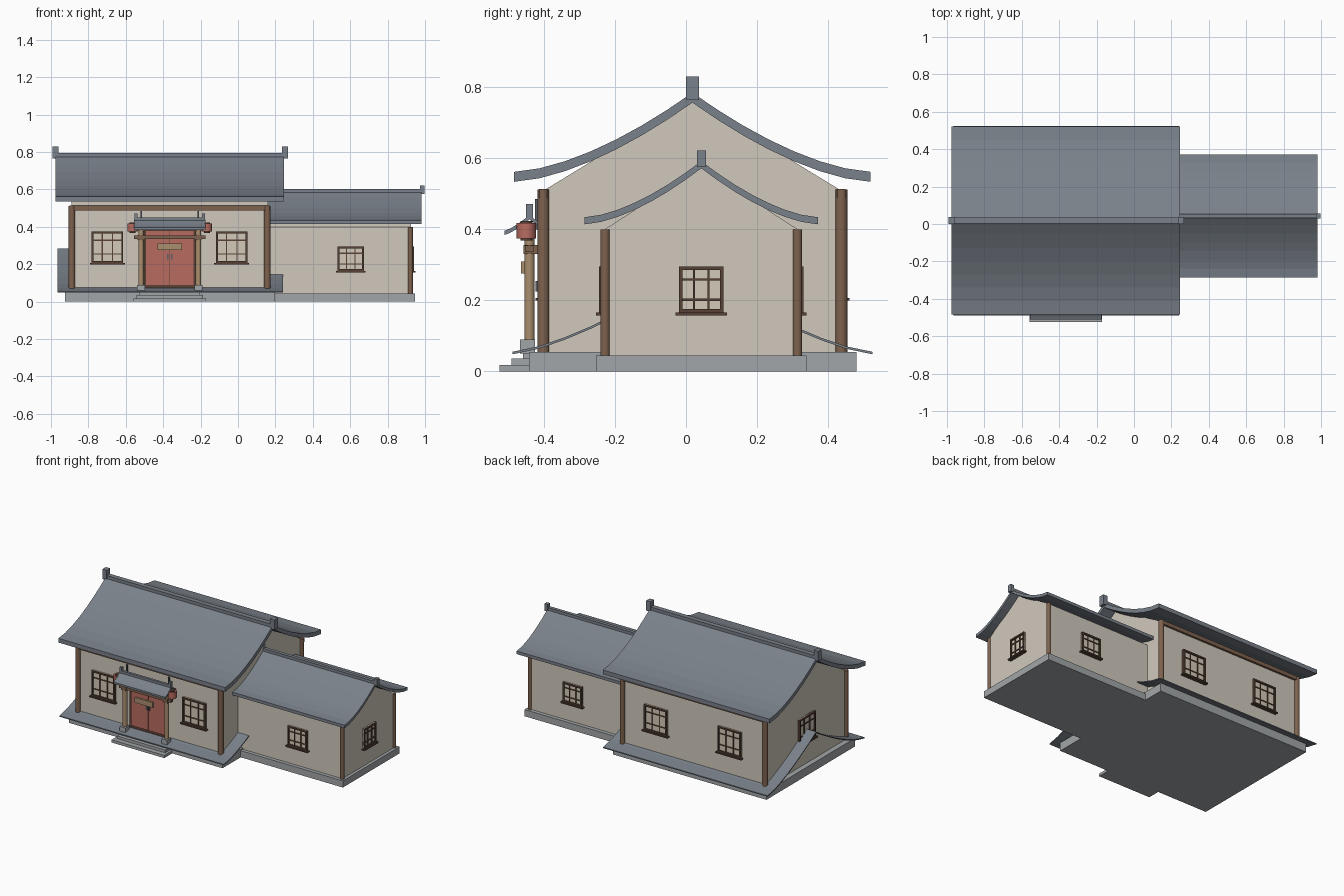
import bpy, bmesh, math
from mathutils import Matrix, Vector

cube = bpy.data.objects.get("Cube")
if cube:
    bpy.data.objects.remove(cube, do_unlink=True)


def material(name, r, g, b):
    rgba = [((c / 255 + 0.055) / 1.055) ** 2.4 for c in (r, g, b)] + [1]
    m = bpy.data.materials.new(name)
    m.use_nodes = True
    m.diffuse_color = rgba
    m.node_tree.nodes["Principled BSDF"].inputs["Base Color"].default_value = rgba
    return m


PLASTER = material("plaster", 208, 201, 189)
TILE = material("slate_tile", 122, 129, 138)
STONE = material("stone", 162, 166, 168)
WOOD = material("brown_wood", 126, 98, 78)
DARK = material("dark_wood", 88, 66, 54)
TAN = material("tan_wood", 170, 142, 110)
RED = material("red_paint", 184, 108, 96)
IRON = material("iron", 92, 96, 102)
PANE = material("paper_pane", 212, 202, 184)


def finish(name, bm, mats):
    bmesh.ops.recalc_face_normals(bm, faces=bm.faces)
    me = bpy.data.meshes.new(name)
    bm.to_mesh(me)
    bm.free()
    for m in mats:
        me.materials.append(m)
    ob = bpy.data.objects.new(name, me)
    bpy.context.collection.objects.link(ob)
    return ob


def add_box(bm, x, y, z, index=0):
    """Add a box given by its (low, high) range on each axis."""
    size = [b - a for a, b in (x, y, z)]
    mid = [(a + b) / 2 for a, b in (x, y, z)]
    mat = Matrix.Translation(mid) @ Matrix.Diagonal(size + [1])
    for v in bmesh.ops.create_cube(bm, size=1, matrix=mat)["verts"]:
        for f in v.link_faces:
            f.material_index = index


def box(name, mat, x, y, z):
    bm = bmesh.new()
    add_box(bm, x, y, z)
    return finish(name, bm, [mat])


def column(name, mat, x, y, z0, z1, r, sides=16):
    bm = bmesh.new()
    bmesh.ops.create_cone(bm, cap_ends=True, segments=sides, radius1=r, radius2=r, depth=z1 - z0,
                          matrix=Matrix.Translation((x, y, (z0 + z1) / 2)))
    for f in bm.faces:
        f.smooth = abs(f.normal.z) < 0.5
    for e in bm.edges:
        e.smooth = all(f.smooth for f in e.link_faces)
    return finish(name, bm, [mat])


def prism(name, mat, profile, x0, x1):
    """Extrude a (y, z) profile along x."""
    bm = bmesh.new()
    face = bm.faces.new([bm.verts.new((x0, y, z)) for y, z in profile])
    out = bmesh.ops.extrude_face_region(bm, geom=[face])["geom"]
    bmesh.ops.translate(bm, vec=(x1 - x0, 0, 0),
                        verts=[v for v in out if isinstance(v, bmesh.types.BMVert)])
    return finish(name, bm, [mat])


def roof(name, x0, x1, mid, half, eave, ridge, thick, power=1.6, steps=7):
    """Sweeping gable roof whose slopes flatten toward the eaves."""
    top = []
    for i in range(-steps, steps + 1):
        s = i / steps
        top.append((mid + s * half, eave + (ridge - eave) * (1 - abs(s)) ** power))
    under = [(y, z - thick) for y, z in reversed(top)]
    return prism(name, TILE, top + under, x0, x1)


def ridge(name, x0, x1, y, z0, z1, cap_z, w, cap):
    box(name + "_ridge", TILE, (x0, x1), (y - w, y + w), (z0, z1))
    for side, x in (("right", x0), ("left", x1)):
        box(f"{name}_ridge_cap_{side}", TILE, (x - cap, x + cap),
            (y - w * 1.15, y + w * 1.15), (z0, cap_z))


def window(name, x, y, z0, z1, width, turn):
    """Lattice window facing -y, turned about z by the given degrees."""
    bm = bmesh.new()
    h, f = width / 2, 0.01
    add_box(bm, (-h, h), (-0.006, 0.01), (z0, z1), 1)
    for s in (-1, 1):
        a, b = sorted((s * h, s * (h - f)))
        add_box(bm, (a, b), (-0.016, 0.01), (z0, z1))
        add_box(bm, (s * h / 3 - 0.003, s * h / 3 + 0.003), (-0.011, 0), (z0, z1))
        zb = (z0 + z1) / 2 + s * (z1 - z0) * 0.22
        add_box(bm, (-h, h), (-0.011, 0), (zb - 0.003, zb + 0.003))
    add_box(bm, (-h, h), (-0.016, 0.01), (z1 - f, z1))
    add_box(bm, (-h, h), (-0.016, 0.01), (z0, z0 + f))
    add_box(bm, (-h - 0.01, h + 0.01), (-0.024, 0.01), (z0 - 0.008, z0))
    bm.transform(Matrix.Translation((x, y, 0)) @ Matrix.Rotation(math.radians(turn), 4, "Z"))
    finish(name, bm, [DARK, PANE])


def house_body(name, x0, x1, mid, half, z0, eave, apex):
    prism(name, PLASTER, [(mid - half, z0), (mid + half, z0), (mid + half, eave),
                          (mid, apex), (mid - half, eave)], x0, x1)


# Stone platforms and entrance steps
box("main_platform", STONE, (-0.925, 0.197), (-0.443, 0.48), (0, 0.055))
box("wing_platform", STONE, (0.19, 0.945), (-0.253, 0.34), (0, 0.044))
DOOR = -0.365
for i in range(3):
    w = 0.193 - i * 0.016
    box(f"entrance_step_{i + 1}", STONE, (DOOR - w, DOOR + w),
        (-0.525 + i * 0.033, -0.43), (0, 0.018 * (i + 1)))

# Main hall
MAIN_Y = 0.018
house_body("main_walls", -0.89, 0.16, MAIN_Y, 0.418, 0.05, 0.51, 0.765)
for side, x in (("right", -0.888), ("left", 0.157)):
    for end, s in (("front", -1), ("back", 1)):
        column(f"main_post_{end}_{side}", WOOD, x, MAIN_Y + s * 0.42, 0.055, 0.512, 0.017)
for end, s in (("front", -1), ("back", 1)):
    y = MAIN_Y + s * 0.42
    box(f"main_beam_{end}", WOOD, (-0.9, 0.17), (y - 0.012, y + 0.012), (0.488, 0.513))
roof("main_roof", -0.975, 0.245, MAIN_Y, 0.502, 0.562, 0.785, 0.028)
ridge("main", -0.977, 0.25, MAIN_Y, 0.765, 0.795, 0.83, 0.016, 0.016)
roof("lower_skirt_roof", -0.965, 0.24, MAIN_Y, 0.507, 0.055, 0.285, 0.007, 1.4)

# Side wing
WING_Y = 0.043
house_body("wing_walls", 0.15, 0.925, WING_Y, 0.272, 0.04, 0.40, 0.575)
for end, s in (("front", -1), ("back", 1)):
    column(f"wing_post_{end}", WOOD, 0.922, WING_Y + s * 0.271, 0.044, 0.40, 0.0135)
roof("wing_roof", 0.065, 0.98, WING_Y, 0.329, 0.434, 0.592, 0.02)
ridge("wing", 0.15, 0.985, WING_Y, 0.575, 0.602, 0.622, 0.011, 0.012)

# Windows
for i, x in enumerate((-0.698, -0.034)):
    window(f"main_front_window_{i + 1}", x, -0.40, 0.207, 0.375, 0.168, 0)
for i, x in enumerate((-0.63, -0.09)):
    window(f"main_back_window_{i + 1}", x, 0.436, 0.207, 0.375, 0.168, 180)
window("main_end_window", -0.89, MAIN_Y, 0.207, 0.375, 0.168, -90)
window("wing_front_window", 0.603, WING_Y - 0.272, 0.165, 0.295, 0.14, 0)
window("wing_back_window", 0.603, WING_Y + 0.272, 0.165, 0.295, 0.14, 180)
window("wing_end_window", 0.925, WING_Y, 0.165, 0.295, 0.125, 90)

# Double door with frame and handles
box("door_frame", DARK, (DOOR - 0.14, DOOR + 0.14), (-0.411, -0.39), (0.055, 0.395))
for side, s in (("right", -1), ("left", 1)):
    a, b = sorted((DOOR + s * 0.002, DOOR + s * 0.127))
    box(f"door_leaf_{side}", RED, (a, b), (-0.418, -0.4), (0.09, 0.383))
    a, b = sorted((DOOR + s * 0.006, DOOR + s * 0.014))
    box(f"door_handle_{side}", IRON, (a, b), (-0.424, -0.41), (0.225, 0.255))

# Porch columns, lanterns and beams
PORCH_Y = -0.441
for side, s in (("right", -1), ("left", 1)):
    x = DOOR + s * 0.153
    box(f"column_base_{side}", STONE, (x - 0.021, x + 0.021), (-0.468, -0.425), (0.05, 0.09))
    column(f"porch_column_{side}", TAN, x, PORCH_Y, 0.09, 0.40, 0.0145)
    box(f"column_cap_{side}", WOOD, (x - 0.018, x + 0.018), (-0.458, -0.4), (0.33, 0.356))
    box(f"canopy_rod_{side}", IRON, (x - 0.004, x + 0.004), (-0.425, -0.415), (0.40, 0.485))
    lx = DOOR + s * 0.199
    column(f"lantern_{side}", RED, lx, -0.45, 0.374, 0.418, 0.027, 12)
    for part, z in (("bottom", 0.368), ("top", 0.416)):
        column(f"lantern_{part}_{side}", DARK, lx, -0.45, z, z + 0.008, 0.017, 12)
box("porch_beam", WOOD, (DOOR - 0.19, DOOR + 0.19), (-0.453, -0.43), (0.336, 0.354))
box("upper_porch_beam", WOOD, (DOOR - 0.21, DOOR + 0.21), (-0.453, -0.43), (0.378, 0.394))
box("name_board", TAN, (DOOR - 0.066, DOOR + 0.066), (-0.465, -0.452), (0.275, 0.31))

# Porch canopy
roof("porch_canopy", DOOR - 0.19, DOOR + 0.19, PORCH_Y, 0.07, 0.396, 0.44, 0.012, 1.3, 4)
ridge("canopy", DOOR - 0.18, DOOR + 0.18, PORCH_Y, 0.43, 0.45, 0.472, 0.008, 0.008)
